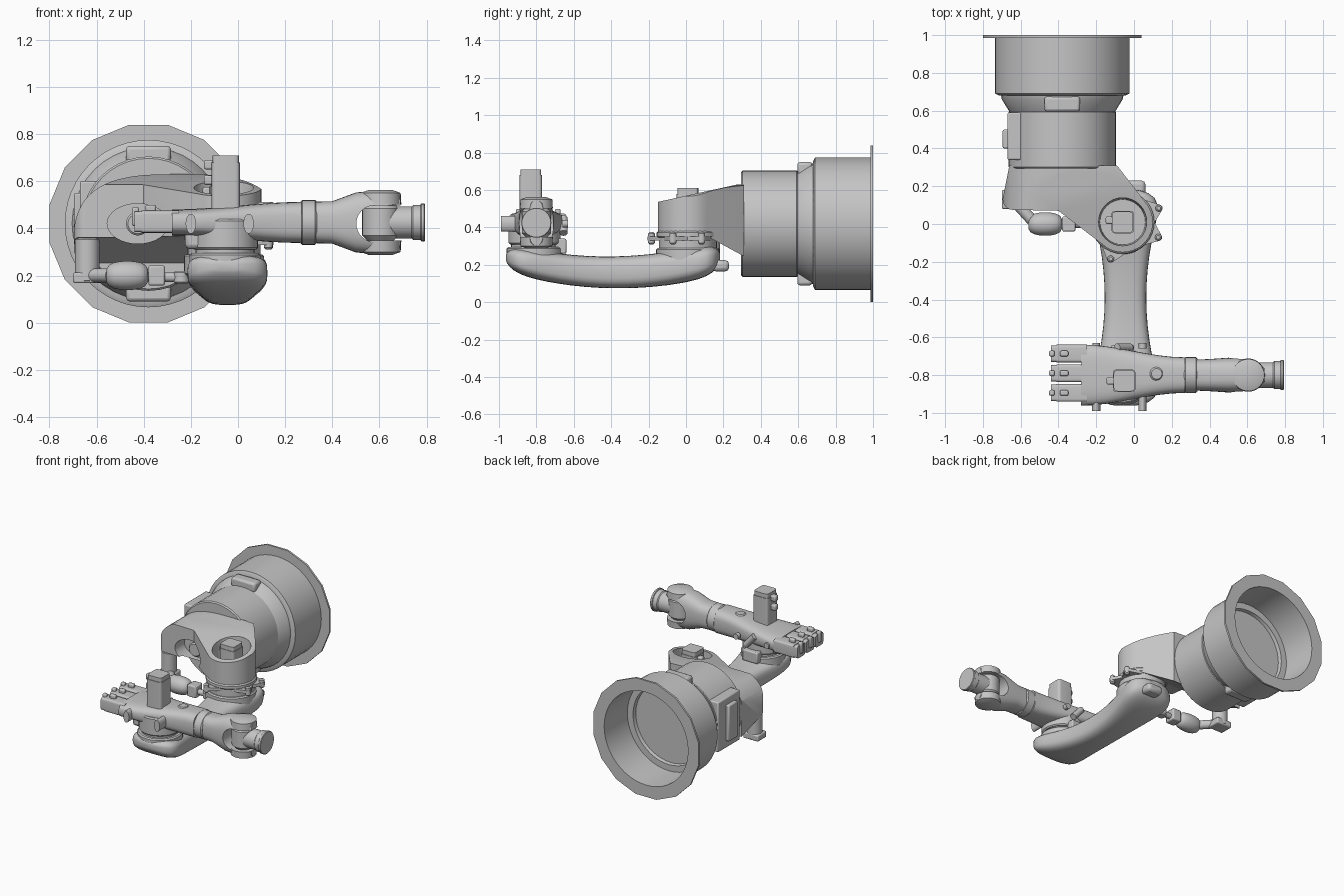
import bpy, bmesh
from math import sin, cos, pi, radians, copysign
from mathutils import Vector

cube = bpy.data.objects.get("Cube")
if cube:
    bpy.data.objects.remove(cube, do_unlink=True)

paint = bpy.data.materials.new("light_grey_paint")
paint.use_nodes = True
paint.diffuse_color = (.56, .56, .56, 1)
paint.node_tree.nodes["Principled BSDF"].inputs["Base Color"].default_value = paint.diffuse_color


def place(axis, along, first, second):
    """Point at a distance along an axis, with the two other coordinates in order."""
    coords = [first, second]
    coords.insert("XYZ".index(axis), along)
    return Vector(coords)


def skin(name, rings, caps=True):
    """Bridge equal rings of points into one shell."""
    bm = bmesh.new()
    rows = [[bm.verts.new(point) for point in ring] for ring in rings]
    count = len(rows[0])
    for row, following in zip(rows, rows[1:]):
        for i in range(count):
            j = (i + 1) % count
            bm.faces.new((row[i], row[j], following[j], following[i]))
    if caps:
        bm.faces.new(rows[0])
        bm.faces.new(rows[-1])
    bmesh.ops.recalc_face_normals(bm, faces=bm.faces)
    mesh = bpy.data.meshes.new(name)
    bm.to_mesh(mesh)
    bm.free()
    mesh.materials.append(paint)
    obj = bpy.data.objects.new(name, mesh)
    bpy.context.collection.objects.link(obj)
    return obj


def arc(centre, radius, start, end, steps=16):
    angles = [radians(start + (end - start) * i / steps) for i in range(steps + 1)]
    return [(centre[0] + radius * cos(a), centre[1] + radius * sin(a)) for a in angles]


def loft(name, axis, stations, power=2, sides=32, phase=0, caps=True):
    """Rounded sections; a station is (distance, centre, half width, half height)."""
    rings = []
    for along, centre, width, height in stations:
        ring = []
        for i in range(sides):
            angle = 2 * pi * (i + phase) / sides
            c, s = cos(angle), sin(angle)
            ring.append(place(axis, along,
                              centre[0] + width * copysign(abs(c) ** (2 / power), c),
                              centre[1] + height * copysign(abs(s) ** (2 / power), s)))
        rings.append(ring)
    return skin(name, rings, caps)


def lathe(name, axis, centre, profile, **options):
    """Turned part; the profile is a list of (distance, radius)."""
    return loft(name, axis, [(d, centre, r, r) for d, r in profile], **options)


def disc(name, axis, centre, radius, low, high, edge=.008, **options):
    """Turned cylinder with chamfered rims."""
    return lathe(name, axis, centre, [(low, radius - edge), (low + edge, radius),
                                      (high - edge, radius), (high, radius - edge)], **options)


def prism(name, axis, outline, low, high):
    return skin(name, [[place(axis, d, *point) for point in outline] for d in (low, high)])


def box(name, centre, size, bevel=.008):
    x, y, z = centre
    w, d, h = (s / 2 for s in size)
    corners = [(x - w, y - d), (x + w, y - d), (x + w, y + d), (x - w, y + d)]
    obj = prism(name, "Z", corners, z - h, z + h)
    mod = obj.modifiers.new("soft_edges", "BEVEL")
    mod.width, mod.segments = bevel, 2


def rod(name, start, end, radius):
    start, end = Vector(start), Vector(end)
    turn = (end - start).to_track_quat("Z", "Y")
    circle = [turn @ Vector((x, y, 0)) for x, y in arc((0, 0), radius, 0, 345, 23)]
    skin(name, [[end_point + c for c in circle] for end_point in (start, end)])


def boolean(obj, cutter, operation):
    mod = obj.modifiers.new("cut", "BOOLEAN")
    mod.object, mod.operation, mod.solver = cutter, operation, "EXACT"
    bpy.context.view_layer.objects.active = obj
    bpy.ops.object.modifier_apply(modifier=mod.name)
    bpy.data.objects.remove(cutter, do_unlink=True)


def motor(name, axis, centre, start, end, half):
    """Square motor with a slightly smaller end cap."""
    shoulder = end - copysign(.03, end - start)
    for part, low, high, size in (("_body", start, shoulder, half),
                                  ("_cap", shoulder, end, half * .93)):
        loft(name + part, axis, [(low, centre, size, size), (high, centre, size, size)], power=7)


# Base: flange, open pedestal and rotating column on one axis
base = (-.38, .42)
lathe("base_flange", "Y", base, [(.986, .35), (.986, .427), (1, .427), (1, .35)],
      sides=16, phase=.5, caps=False)
lathe("base_pedestal", "Y", base, [(.68, .335), (.69, .355), (.998, .355), (.998, .335),
                                   (.74, .33), (.74, .285), (.715, .28)], sides=48)
lathe("column_neck", "Y", base, [(.595, .28), (.66, .32), (.685, .325)], sides=40)
disc("column", "Y", base, .285, .295, .6, sides=40)
for name, direction in (("upper", 1), ("lower", -1)):
    box(name + "_stop_block", (base[0], .635, base[1] + direction * .295), (.19, .08, .07), .015)
box("column_side_cover", (-.625, .465, BZ := base[1]), (.09, .25, .36))
box("column_side_plug", (-.67, .45, BZ), (.05, .1, .26))

# Shoulder: plan outline trimmed to the front and side shapes, then pocketed
joint, pivot = (-.06, .01), (-.64, .13)
plan = (arc(joint, .16, -120, 40) + [(-.09, .31), (-.66, .31)]
        + arc(pivot, .055, 170, 270) + [(-.4, .07)])
shoulder = prism("shoulder", "Z", plan, .1, .8)
boolean(shoulder, loft("front_shape", "Y", [(d, (-.25, .3), .45, .33) for d in (-1, 1)],
                       power=3, sides=64), "INTERSECT")
side = [(.32, .24), (.32, .64), (-.18, .53), (-.18, .375), (.1, .36)]
boolean(shoulder, prism("side_shape", "X", side, -1, 1), "INTERSECT")
boolean(shoulder, lathe("motor_pit", "Z", joint, [(.44, .12), (.8, .14)]), "DIFFERENCE")
pocket = (-.425, BZ)
boolean(shoulder, loft("front_pocket", "Y", [(d, pocket, .13, .085) for d in (-.3, .18)]),
        "DIFFERENCE")
disc("pocket_drive", "Y", pocket, .05, .11, .2)
motor("shoulder_motor", "Z", joint, .42, .61, .06)
box("shoulder_motor_plug", (-.13, .02, .55), (.04, .04, .05))

# Counterbalance hung from the shoulder lobe
disc("pivot_post", "Z", pivot, .052, .17, .36)
box("pivot_bracket", (*pivot, .19), (.12, .1, .045))
rod("pivot_link", (*pivot, .2), (-.54, .02, .2), .03)
lathe("counterbalance", "X", (0, .2), [(-.47 + .09 * sin(a), .062 * cos(a) ** .5)
      for a in (radians(step) for step in range(-80, 81, 20))])
box("counterbalance_valve", (-.345, 0, .2), (.07, .08, .085))
rod("counterbalance_rod", (-.4, 0, .195), (-.15, 0, .19), .02)
disc("counterbalance_eye", "Z", (-.24, 0), .034, .165, .22)

# Shoulder joint drum with cable lugs
disc("shoulder_drum", "Z", joint, .17, .2, .29)
disc("shoulder_bearing", "Z", joint, .155, .28, .36)
disc("shoulder_collar", "Z", joint, .168, .345, .38)
for number, angle in enumerate((21, -23, -108)):
    tip = arc(joint, .205, angle, angle, 1)[0]
    prism(f"cable_lug_{number}", "Z",
          arc(joint, .15, angle - 40, angle + 40, 4) + arc(tip, .02, angle + 60, angle - 60, 6),
          .33, .352)
    disc(f"lug_bolt_{number}", "Z", tip, .018, .31, .375, sides=12)
box("rear_cable_clamp", (0, .185, .195), (.12, .09, .06), .02)

# Lower arm: waisted and bowed, with rounded ends
stations = []
for step in range(-12, 13):
    u = .995 * sin(pi / 2 * step / 12)
    rounding = (1 - u ** 10) ** .5
    stations.append((-.39 - .575 * u, (-.045, .16 + .08 * u * u),
                     (.11 + .11 * u * u) * rounding, (.085 - .008 * u) * rounding))
loft("lower_arm", "Y", stations, power=3.2)

# Elbow drum
elbow = (-.055, -.81)
disc("elbow_flange", "Z", elbow, .15, .22, .295)
disc("elbow_bearing", "Z", elbow, .125, .28, .32)
disc("elbow_drum", "Z", elbow, .14, .31, .44)
box("elbow_side_block", (-.16, -.815, .36), (.13, .15, .095), .02)
box("elbow_bracket", (-.06, -.67, .3), (.12, .06, .08))
rod("elbow_cable", (-.09, -.655, .45), (-.02, -.655, .37), .022)

# Forearm housing narrowing to a round collar
forearm = (-.8, .425)
stations = []
for step in range(9):
    t = step / 8
    ease = t * t * (3 - 2 * t)
    stations.append((-.28 + .55 * t, forearm, .162 - .068 * ease, .055 + .032 * ease))
loft("forearm_housing", "X", stations, power=3.2)
disc("forearm_collar", "X", forearm, .095, .265, .335)
disc("forearm_cover", "Z", (.12, -.793), .036, .45, .512)
for name, x in (("outer", .045), ("inner", -.2)):
    loft(name + "_housing_boss", "Y", [(d, (x, BZ), .022, .042) for d in (-.99, -.9)])
    rod(name + "_housing_screw", (x, -.66, BZ), (x, -.63, BZ), .02)

# Motors on the forearm
for number in (-1, 0, 1):
    y = -.79 + number * .104
    name = f"wrist_motor_{number + 2}"
    motor(name, "X", (y, .428), -.25, -.44, .047)
    box(name + "_plug", (-.37, y, .485), (.045, .03, .03))
    box(name + "_tail", (-.435, y, .45), (.03, .03, .08))
motor("forearm_motor", "Z", (-.052, -.83), .46, .71, .06)
for name, z in (("lower", .605), ("upper", .67)):
    box(name + "_forearm_plug", (-.12, -.83, z), (.05, .04, .04))

# Wrist fork with a rounded gap, and the tool knuckle inside
stations = [(.33, forearm, .082, .088), (.4, forearm, .085, .09), (.5, forearm, .092, .127),
            (.58, forearm, .092, .135), (.64, forearm, .085, .134), (.69, forearm, .04, .12)]
fork = loft("wrist_fork", "X", stations, power=2.8)
gap = arc((.58, BZ), .078, 90, 270) + [(.8, .342), (.8, .498)]
boolean(fork, prism("fork_gap", "Y", gap, -2, 0), "DIFFERENCE")
wrist = (.605, forearm[0])
for name, direction in (("upper", 1), ("lower", -1)):
    lathe(name + "_fork_cap", "Z", wrist, [(forearm[1] + direction * d, r) for d, r in
                                           ((.077, .088), (.125, .085), (.138, .05))])
disc("wrist_knuckle", "Z", wrist, .078, .345, .51, edge=.025)
disc("tool_neck", "X", forearm, .068, .6, .75)
disc("tool_hub", "X", forearm, .074, .735, .785)
disc("tool_flange", "X", forearm, .08, .775, .793, edge=.003)

# Smooth shading with sharp edges kept
for obj in bpy.context.collection.objects:
    obj.select_set(obj.type == "MESH")
bpy.context.view_layer.objects.active = shoulder
bpy.ops.object.shade_smooth_by_angle(angle=radians(32))
